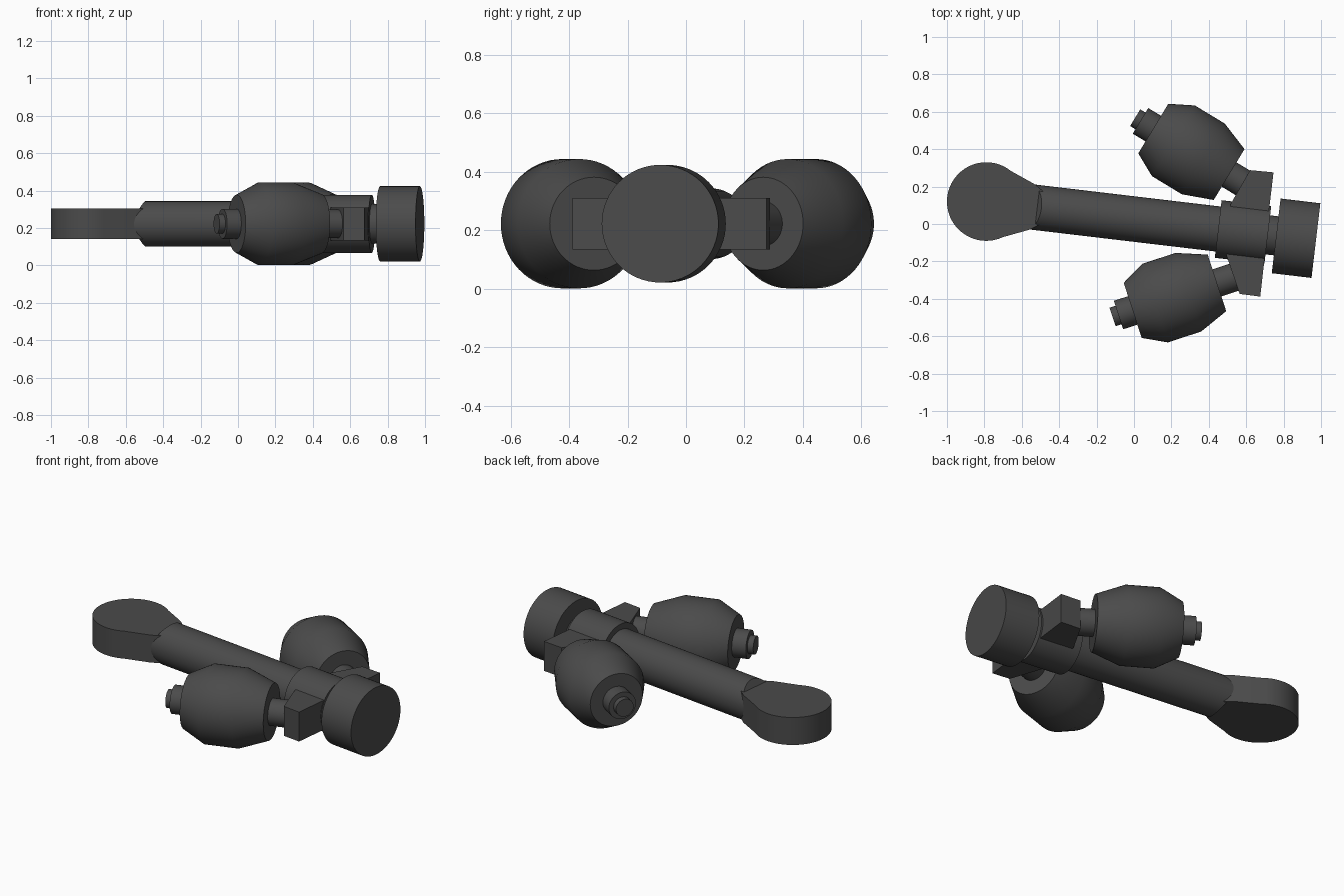
import bpy, bmesh, math
from mathutils import Matrix

if "Cube" in bpy.data.objects:
    bpy.data.objects.remove(bpy.data.objects["Cube"])

ZC = 0.222                       # height of all axes
SIDES = 64
mat = bpy.data.materials.new("dark_grey")
mat.diffuse_color = (0.07, 0.07, 0.07, 1)
mat.use_nodes = True
mat.node_tree.nodes["Principled BSDF"].inputs["Base Color"].default_value = mat.diffuse_color


def frame(x, y, angle):
    return Matrix.Translation((x, y, ZC)) @ Matrix.Rotation(math.radians(angle), 4, 'Z')


def finish(name, bm, matrix):
    bmesh.ops.recalc_face_normals(bm, faces=bm.faces)
    me = bpy.data.meshes.new(name)
    bm.to_mesh(me)
    bm.free()
    me.materials.append(mat)
    ob = bpy.data.objects.new(name, me)
    ob.matrix_world = matrix
    bpy.context.collection.objects.link(ob)
    bpy.ops.object.select_all(action='DESELECT')
    ob.select_set(True)
    bpy.context.view_layer.objects.active = ob
    bpy.ops.object.shade_smooth_by_angle(angle=math.radians(30))
    return ob


def lathe(name, profile, matrix, wedge=0.0):
    """Solid of revolution about local x; wedge slants the first ring in x by |z|."""
    bm = bmesh.new()
    rings = []
    for i, (x, r) in enumerate(profile):
        ring = []
        for k in range(SIDES):
            a = 2 * math.pi * k / SIDES
            z = r * math.sin(a)
            dx = wedge * abs(z) if i == 0 else 0
            ring.append(bm.verts.new((x + dx, r * math.cos(a), z)))
        rings.append(ring)
    for p, q in zip(rings, rings[1:]):
        for k in range(SIDES):
            n = (k + 1) % SIDES
            bm.faces.new((p[k], p[n], q[n], q[k]))
    for ring in (rings[0], rings[-1]):
        cap = bm.faces.new(ring)
        if wedge and ring is rings[0]:
            bmesh.ops.connect_verts(bm, verts=[ring[0], ring[SIDES // 2]])
    return finish(name, bm, matrix)


def slab(name, outline, half, matrix):
    """Flat outline extruded symmetrically in z."""
    bm = bmesh.new()
    f = bm.faces.new([bm.verts.new((x, y, -half)) for x, y in outline])
    ext = bmesh.ops.extrude_face_region(bm, geom=[f])
    for v in ext["geom"]:
        if isinstance(v, bmesh.types.BMVert):
            v.co.z = half
    return finish(name, bm, matrix)


# Main body, laid out along the shaft from the paddle centre
body = frame(-0.79, 0.12, -6.75)
arc = [math.radians(58 + 244 * i / 48) for i in range(49)]
paddle = [(0.21 * math.cos(a), 0.21 * math.sin(a)) for a in arc]
slab("paddle", paddle + [(0.25, -0.121), (0.31, -0.08), (0.31, 0.08), (0.25, 0.121)], 0.082, body)
lathe("shaft", [(0.227, 0.121), (1.26, 0.121)], body, wedge=0.58)
lathe("collar", [(1.249, 0.155), (1.516, 0.155)], body)
lathe("neck", [(1.50, 0.105), (1.58, 0.105)], body)
lathe("end_cap", [(1.561, 0.201), (1.775, 0.201)], body)

# Side brackets
flat = frame(0, 0, 0)
slab("upper_bracket", [(0.517, 0.107), (0.62, 0.288), (0.746, 0.276), (0.713, 0.0), (0.5, 0.0)], 0.088, flat)
slab("lower_bracket", [(0.495, -0.17), (0.565, -0.374), (0.675, -0.388), (0.71, -0.08), (0.495, -0.08)], 0.088, flat)

# Barrels with tip and stem, local x running from outer end to bracket
for side, x, y, angle in (("upper", 0.103, 0.51, -31.2), ("lower", -0.007, -0.462, 18.1)):
    m = frame(x, y, angle)
    lathe(side + "_barrel", [(0, 0.155), (0.126, 0.221), (0.313, 0.221), (0.474, 0.159)], m)
    lathe(side + "_tip_base", [(-0.08, 0.08), (0.02, 0.08)], m)
    lathe(side + "_tip", [(-0.113, 0.052), (-0.06, 0.052)], m)
    lathe(side + "_stem", [(0.46, 0.076), (0.6, 0.076)], m)
